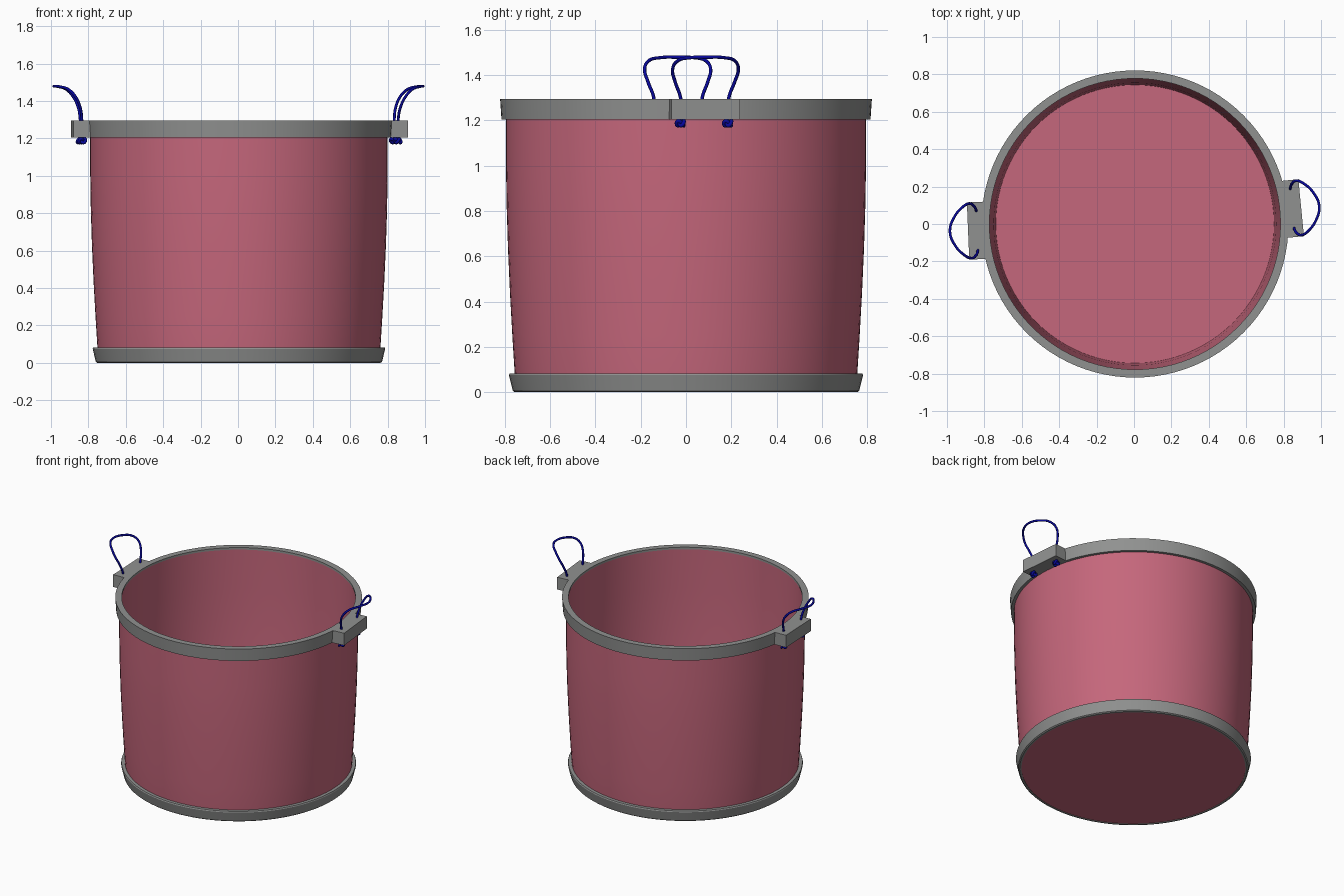
import bpy, bmesh, math
from mathutils import Matrix, Vector

cube = bpy.data.objects.get("Cube")
if cube:
    bpy.data.objects.remove(cube, do_unlink=True)

CENTRE = Vector((0.005, 0, 0))
SEGMENTS = 96


def material(name, rgb):
    m = bpy.data.materials.new(name)
    m.use_nodes = True
    m.diffuse_color = (*rgb, 1)
    m.node_tree.nodes["Principled BSDF"].inputs["Base Color"].default_value = (*rgb, 1)
    return m


pink = material("dusty pink", (0.56, 0.135, 0.2))
grey = material("grey", (0.28, 0.285, 0.28))
blue = material("rope blue", (0.002, 0.002, 0.33))


def add_mesh(name, bm, mat, smooth=True):
    bmesh.ops.recalc_face_normals(bm, faces=bm.faces)
    me = bpy.data.meshes.new(name)
    bm.to_mesh(me)
    bm.free()
    me.materials.append(mat)
    ob = bpy.data.objects.new(name, me)
    bpy.context.collection.objects.link(ob)
    if smooth:
        bpy.ops.object.select_all(action='DESELECT')
        ob.select_set(True)
        bpy.context.view_layer.objects.active = ob
        bpy.ops.object.shade_smooth_by_angle(angle=math.radians(30))
    return ob


def lathe(name, profile, mat, closed=True):
    """Spin a (radius, height) profile around the pot's axis."""
    bm = bmesh.new()
    verts = [bm.verts.new((r, 0, z)) for r, z in profile]
    pairs = list(zip(verts, verts[1:]))
    if closed:
        pairs.append((verts[-1], verts[0]))
    edges = [bm.edges.new(p) for p in pairs]
    bmesh.ops.spin(bm, geom=verts + edges, cent=(0, 0, 0), axis=(0, 0, 1),
                   angle=2 * math.pi, steps=SEGMENTS)
    bmesh.ops.remove_doubles(bm, verts=bm.verts, dist=0.0002)
    ob = add_mesh(name, bm, mat)
    ob.location = CENTRE
    return ob


def rope(name, points, radius, placement, cyclic=False):
    """Smooth round cord through local points."""
    cu = bpy.data.curves.new(name, 'CURVE')
    cu.dimensions = '3D'
    cu.bevel_depth = radius
    cu.bevel_resolution = 2
    cu.resolution_u = 6
    cu.use_fill_caps = True
    sp = cu.splines.new('BEZIER')
    sp.bezier_points.add(len(points) - 1)
    sp.use_cyclic_u = cyclic
    for bp, co in zip(sp.bezier_points, points):
        bp.co = co
        bp.handle_left_type = bp.handle_right_type = 'AUTO'
    cu.materials.append(blue)
    ob = bpy.data.objects.new(name, cu)
    ob.matrix_world = placement
    bpy.context.collection.objects.link(ob)
    return ob


# Pot wall and floor, swelling gently towards the top
lathe("pot_body", [(0, 0.004), (0.748, 0.004), (0.757, 0.09), (0.767, 0.25),
                   (0.777, 0.43), (0.786, 0.63), (0.792, 0.82), (0.795, 1.0),
                   (0.795, 1.285), (0.78, 1.285), (0.78, 1.0), (0.777, 0.8),
                   (0.77, 0.6), (0.755, 0.3), (0.744, 0.03), (0, 0.03)],
      pink, closed=False)

# Grey bands at foot and mouth
lathe("base_ring", [(0.745, 0), (0.757, 0), (0.765, 0.006), (0.782, 0.075),
                    (0.779, 0.083), (0.75, 0.083)], grey)
lathe("top_rim", [(0.79, 1.205), (0.815, 1.205), (0.821, 1.295),
                  (0.778, 1.295), (0.778, 1.28), (0.79, 1.28)], grey)

# Half of the handle loop: distance out, distance sideways, height
half_loop = [(0.845, 0.103, 1.19), (0.845, 0.107, 1.3), (0.856, 0.132, 1.37),
             (0.882, 0.146, 1.425), (0.918, 0.128, 1.462), (0.965, 0.075, 1.477)]
loop = half_loop + [(0.99, 0, 1.479)] + [(x, -y, z) for x, y, z in reversed(half_loop)]


def knot_point(a):
    """Point on a small trefoil."""
    s = 0.0065
    return (s * (math.sin(a) + 2 * math.sin(2 * a)),
            s * (math.cos(a) - 2 * math.cos(2 * a)),
            -s * 1.6 * math.sin(3 * a))


knot = [knot_point(2 * math.pi * i / 24) for i in range(24)]

# Lug, rope loop and stopper knots on each side
for side, degrees in (("left", 5.6), ("right", 182.4)):
    place = Matrix.Translation(CENTRE) @ Matrix.Rotation(math.radians(degrees), 4, 'Z')

    bm = bmesh.new()
    bmesh.ops.create_cube(bm, size=1, matrix=Matrix.Translation((0.839, 0, 1.25))
                          @ Matrix.Diagonal((0.108, 0.306, 0.09, 1)))
    add_mesh(side + "_lug", bm, grey, smooth=False).matrix_world = place

    rope(side + "_handle_loop", loop, 0.0075, place)
    for end, y in (("front", -0.105), ("back", 0.105)):
        rope(f"{side}_{end}_knot", knot, 0.0085,
             place @ Matrix.Translation((0.843, y, 1.187)), cyclic=True)
